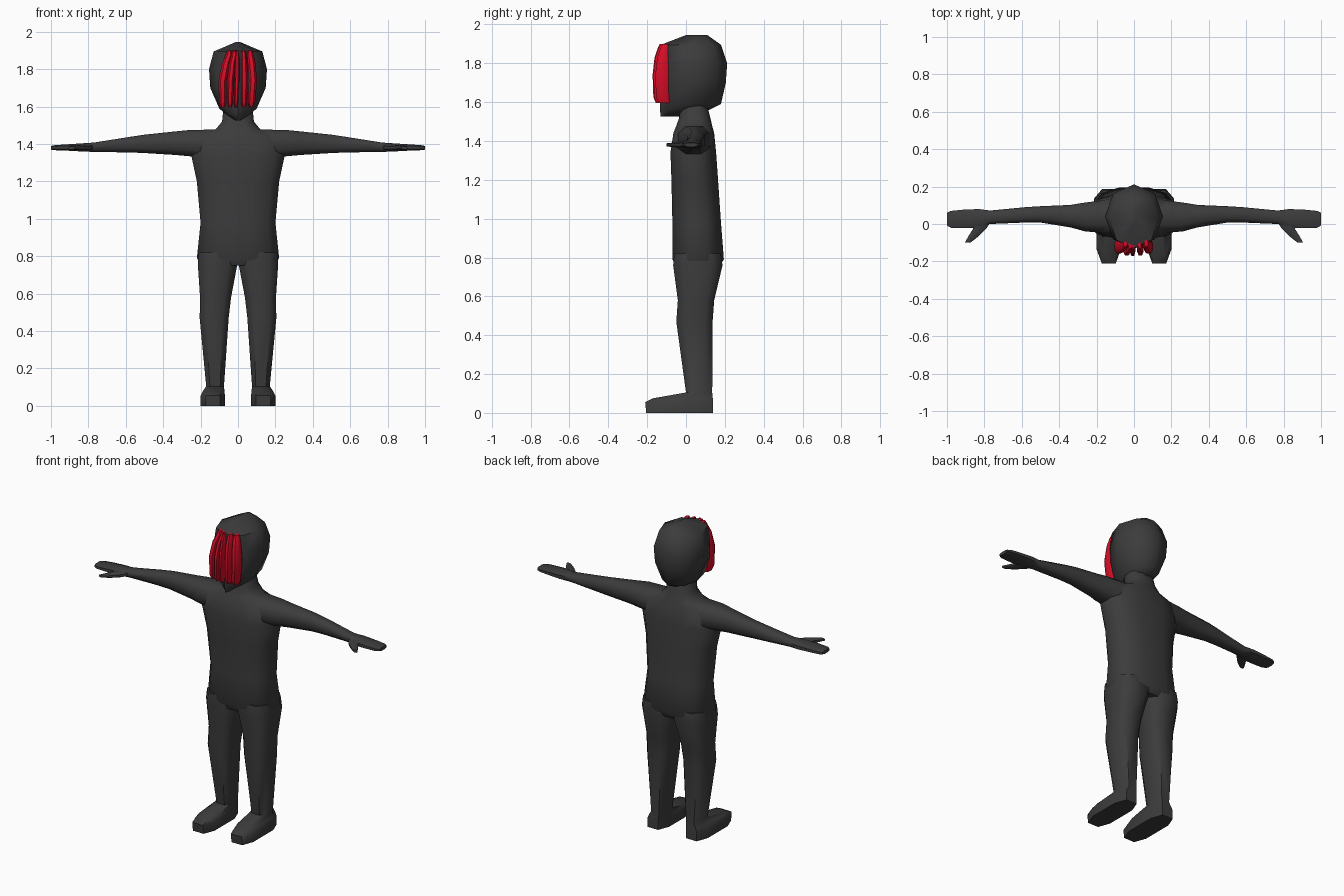
import bpy, bmesh, math


def material(name, rgb):
    m = bpy.data.materials.new(name)
    m.diffuse_color = (*rgb, 1)
    return m


GREY = material("charcoal", (0.045, 0.045, 0.045))
RED = material("red", (0.68, 0.004, 0.02))


def section(n, power, turn):
    """Unit superellipse outline scaled to reach +-1 on both axes."""
    pts = []
    for i in range(n):
        t = 2 * math.pi * (i + turn) / n
        c, s = math.cos(t), math.sin(t)
        pts.append((math.copysign(abs(c) ** (2 / power), c),
                    math.copysign(abs(s) ** (2 / power), s)))
    mx = max(p[0] for p in pts)
    my = max(p[1] for p in pts)
    return [(a / mx, b / my) for a, b in pts]


def loft(name, rings, axis="z", n=8, power=2, turn=0.0, mat=GREY, mirror=False, angle=50):
    """Skin through rings given as (position, a0, a1, b0, b1) across an axis."""
    bm = bmesh.new()
    loops = []
    for pos, a0, a1, b0, b1 in rings:
        loop = []
        for u, v in section(n, power, turn):
            a = (a0 + a1) / 2 + u * (a1 - a0) / 2
            b = (b0 + b1) / 2 + v * (b1 - b0) / 2
            co = {"x": (pos, a, b), "y": (a, pos, b), "z": (a, b, pos)}[axis]
            loop.append(bm.verts.new(co))
        loops.append(loop)
    for low, high in zip(loops, loops[1:]):
        for i in range(n):
            j = (i + 1) % n
            bm.faces.new((low[i], low[j], high[j], high[i]))
    bm.faces.new(loops[0][::-1])
    bm.faces.new(loops[-1])
    bmesh.ops.recalc_face_normals(bm, faces=bm.faces)
    me = bpy.data.meshes.new(name)
    bm.to_mesh(me)
    bm.free()
    me.materials.append(mat)
    ob = bpy.data.objects.new(name, me)
    bpy.context.collection.objects.link(ob)
    bpy.ops.object.select_all(action="DESELECT")
    ob.select_set(True)
    bpy.context.view_layer.objects.active = ob
    bpy.ops.object.shade_smooth_by_angle(angle=math.radians(angle))
    if mirror:
        ob.modifiers.new("mirror", "MIRROR")
    return ob


# Torso rising into the neck
loft("torso", [
    (0.75, -0.19, 0.19, -0.05, 0.17),
    (0.79, -0.22, 0.22, -0.07, 0.195),
    (0.98, -0.20, 0.20, -0.07, 0.18),
    (1.20, -0.22, 0.22, -0.075, 0.165),
    (1.34, -0.25, 0.25, -0.08, 0.155),
    (1.44, -0.23, 0.23, -0.065, 0.145),
    (1.478, -0.12, 0.12, -0.05, 0.135),
    (1.52, -0.085, 0.085, -0.035, 0.125),
    (1.62, -0.075, 0.075, -0.03, 0.10),
], n=12, power=2.6, turn=0.5)

# Head with a ridge at the crown and a pointed chin
loft("head", [
    (1.525, -0.012, 0.012, -0.13, -0.02),
    (1.56, -0.065, 0.065, -0.134, 0.12),
    (1.59, -0.10, 0.10, -0.134, 0.18),
    (1.70, -0.148, 0.148, -0.13, 0.205),
    (1.80, -0.155, 0.155, -0.13, 0.212),
    (1.895, -0.13, 0.13, -0.13, 0.18),
    (1.945, -0.012, 0.012, 0.0, 0.11),
], power=2.1)

# Leg and foot in one sweep
loft("leg_and_foot", [
    (0.0, 0.07, 0.20, -0.205, 0.14),
    (0.055, 0.07, 0.20, -0.21, 0.14),
    (0.075, 0.072, 0.19, -0.17, 0.138),
    (0.105, 0.075, 0.17, 0.0, 0.135),
    (0.47, 0.05, 0.205, -0.05, 0.137),
    (0.58, 0.037, 0.203, -0.042, 0.145),
    (0.76, 0.003, 0.215, -0.066, 0.188),
    (0.82, 0.0, 0.21, -0.06, 0.18),
], power=3.2, turn=0.5, mirror=True)

# Arm tapering into a flat hand
loft("arm_and_hand", [
    (0.10, -0.05, 0.135, 1.31, 1.478),
    (0.26, -0.04, 0.115, 1.335, 1.475),
    (0.34, -0.018, 0.102, 1.342, 1.467),
    (0.50, 0.008, 0.095, 1.352, 1.45),
    (0.58, 0.008, 0.09, 1.355, 1.438),
    (0.77, 0.0, 0.072, 1.358, 1.408),
    (0.83, -0.02, 0.08, 1.36, 1.404),
    (0.92, -0.022, 0.076, 1.365, 1.398),
    (0.98, -0.02, 0.07, 1.367, 1.394),
    (1.0, -0.008, 0.06, 1.37, 1.39),
], axis="x", power=2.6, turn=0.5, mirror=True)

# Thumb
loft("thumb", [
    (0.02, 0.76, 0.85, 1.365, 1.40),
    (-0.025, 0.79, 0.86, 1.366, 1.396),
    (-0.065, 0.83, 0.885, 1.368, 1.392),
    (-0.10, 0.875, 0.905, 1.372, 1.388),
], axis="y", power=2.6, turn=0.5, mirror=True)

# Curved red strips over the face: (top x, middle x, bottom x, half width, setback)
STRIPS = [
    (-0.047, -0.082, -0.082, 0.022, 0.014),
    (-0.020, -0.040, -0.043, 0.018, 0.004),
    (-0.004, -0.006, -0.010, 0.013, 0.0),
    (0.030, 0.034, 0.032, 0.018, 0.004),
    (0.066, 0.080, 0.072, 0.022, 0.014),
]
for k, (top, mid, low, w, back) in enumerate(STRIPS):
    rings = [(1.595, low, 0.45, -0.155), (1.625, low, 0.9, -0.168),
             (1.74, mid, 1.0, -0.172), (1.83, (mid + top) / 2, 0.95, -0.162),
             (1.88, top, 0.8, -0.145), (1.90, top, 0.45, -0.135)]
    loft(f"face_strip_{k + 1}",
         [(z, x - w * s, x + w * s, y + back, -0.085) for z, x, s, y in rings],
         power=2.4, turn=0.5, mat=RED)
